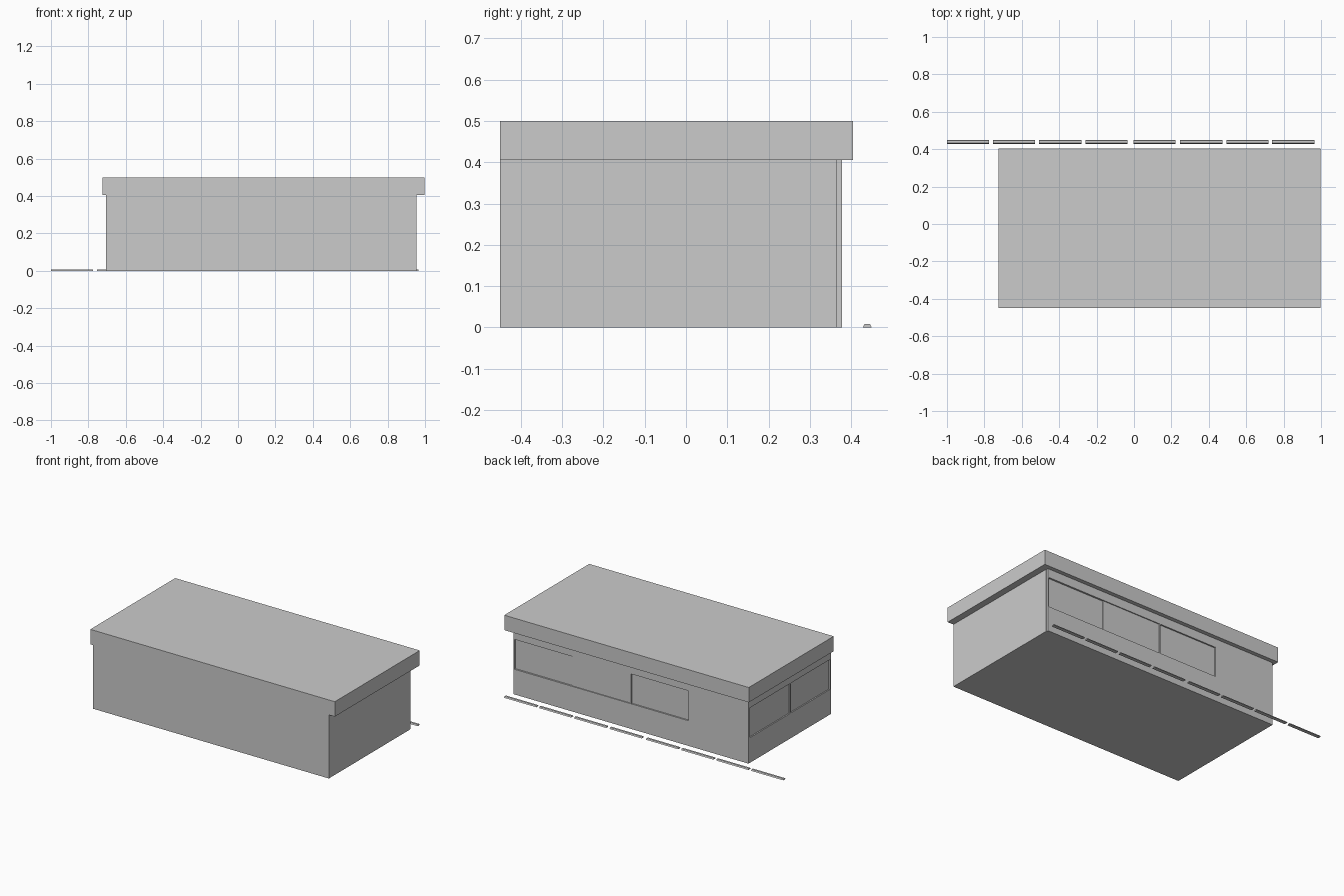
import bpy, bmesh

if "Cube" in bpy.data.objects:
    bpy.data.objects.remove(bpy.data.objects["Cube"])


def box(name, x, y, z):
    """Box from (min, max) pairs on each axis."""
    bm = bmesh.new()
    bmesh.ops.create_cube(bm, size=1)
    for v in bm.verts:
        v.co = [r[0] if c < 0 else r[1] for c, r in zip(v.co, (x, y, z))]
    me = bpy.data.meshes.new(name)
    bm.to_mesh(me)
    bm.free()
    ob = bpy.data.objects.new(name, me)
    bpy.context.collection.objects.link(ob)
    return ob


def cut(target, name, x, y, z):
    """Subtract a hidden box from the target."""
    c = box(name, x, y, z)
    c.hide_render = True
    c.hide_viewport = True
    c.display_type = 'WIRE'
    m = target.modifiers.new(name, 'BOOLEAN')
    m.operation = 'DIFFERENCE'
    m.solver = 'EXACT'
    m.object = c


# Building walls
walls = box("walls", (-0.705, 0.955), (-0.45, 0.378), (0, 0.405))

# Stepped corner where the back facade meets the right wall
cut(walls, "corner_step_cutter", (0.951, 1.1), (0.364, 0.5), (-0.1, 0.5))

# Shallow window recesses along the back wall
sill = (0.16, 0.35)
for i, (x0, x1, depth) in enumerate([(0.54, 0.944, 0.011),
                                     (0.129, 0.54, 0.006),
                                     (-0.283, 0.121, 0.009)]):
    cut(walls, f"back_window_cutter_{i}", (x0, x1), (0.378 - depth, 0.5), sill)

# Shallow window recesses along the left wall
for i, (y0, y1) in enumerate([(-0.44, -0.049), (-0.041, 0.364)]):
    cut(walls, f"left_window_cutter_{i}", (-0.9, -0.697), (y0, y1), sill)

# Overhanging flat roof
box("roof", (-0.725, 0.997), (-0.45, 0.404), (0.405, 0.5))

# Row of low kerb stops behind the building, with chamfered tops
starts = [-1.0, -0.754, -0.508, -0.26, -0.003, 0.247, 0.494, 0.739]
for i, x0 in enumerate(starts):
    kerb = box(f"kerb_stop_{i}", (x0, x0 + 0.226), (0.428, 0.45), (0, 0.008))
    for v in kerb.data.vertices:
        if v.co.z > 0.004:
            v.co.y = 0.439 + (v.co.y - 0.439) * 0.6
